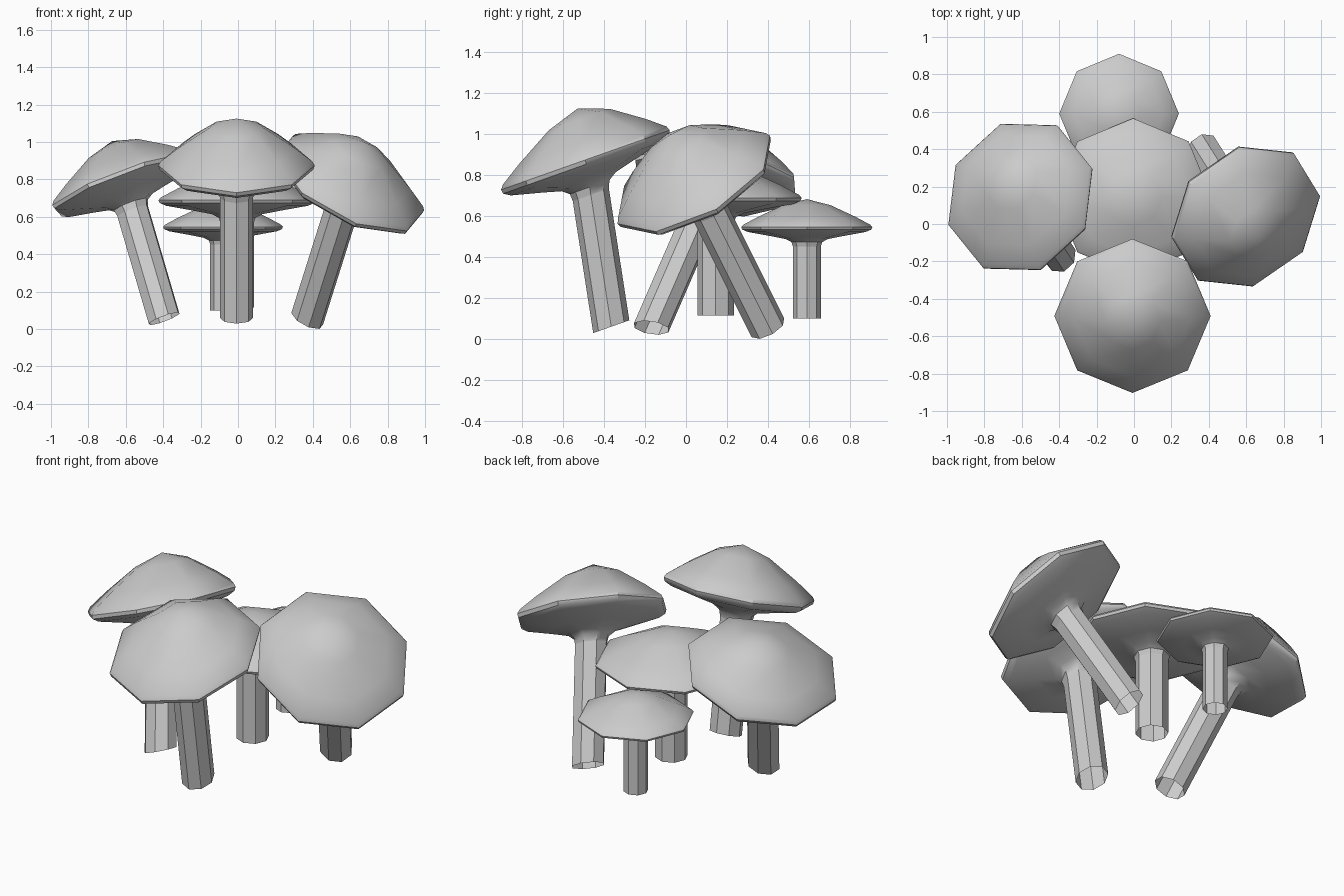
import bpy, bmesh, math
from mathutils import Vector

if "Cube" in bpy.data.objects:
    bpy.data.objects.remove(bpy.data.objects["Cube"])

SIDES = 8
# profiles as (radius relative to rim, height relative to base-to-apex axis)
STEM = [(0.214, 0.0), (0.214, 0.605)]
CAP = [(0.214, 0.605), (0.235, 0.64), (0.32, 0.665), (0.55, 0.69), (0.90, 0.725),
       (0.985, 0.745), (1.0, 0.765), (0.97, 0.785), (0.75, 0.85), (0.36, 0.95), (0.0, 1.0)]


def lathe(name, profile, base, apex, u, v):
    """Sweep a profile round a leaning axis; u and v span the tilted ring plane."""
    base, apex, u, v = map(Vector, (base, apex, u, v))
    bm = bmesh.new()
    rings = []
    for r, t in profile:
        c = base.lerp(apex, t)
        if r == 0:
            rings.append([bm.verts.new(c)] * SIDES)
            continue
        ring = []
        for i in range(SIDES):
            a = math.tau * i / SIDES
            ring.append(bm.verts.new(c + r * (u * math.cos(a) + v * math.sin(a))))
        rings.append(ring)
    for lo, hi in zip(rings, rings[1:]):
        for i in range(SIDES):
            j = (i + 1) % SIDES
            quad = [lo[i], lo[j], hi[j], hi[i]]
            bm.faces.new(list(dict.fromkeys(quad)))
    mesh = bpy.data.meshes.new(name)
    bm.to_mesh(mesh)
    bm.free()
    ob = bpy.data.objects.new(name, mesh)
    bpy.context.collection.objects.link(ob)
    bpy.ops.object.select_all(action='DESELECT')
    ob.select_set(True)
    bpy.context.view_layer.objects.active = ob
    bpy.ops.object.shade_smooth_by_angle(angle=math.radians(40))


def mushroom(name, base, apex, u, v, slope=(0, 0)):
    """slope is the rise of the ring plane along x and y."""
    u, v = [(p[0], p[1], p[0] * slope[0] + p[1] * slope[1]) for p in (u, v)]
    lathe(name + "_stem", STEM, base, apex, u, v)
    lathe(name + "_cap", CAP, base, apex, u, v)


# upright pair
mushroom("centre_mushroom", (-0.005, 0.145, 0.115), (-0.005, 0.145, 0.865), (0.42, 0), (0, 0.42))
mushroom("back_mushroom", (-0.08, 0.59, 0.10), (-0.08, 0.59, 0.683), (0.32, 0), (0, 0.32))
# leaning outer ones
mushroom("front_mushroom", (-0.008, -0.365, 0.06), (-0.008, -0.53, 1.125),
         (0.418, 0), (0, 0.412), (0, 0.354))
mushroom("left_mushroom", (-0.395, -0.17, 0.055), (-0.673, 0.243, 1.005),
         (0.385, 0.15), (-0.105, 0.39), (0.38, -0.18))
mushroom("right_mushroom", (0.37, 0.40, 0.055), (0.668, -0.073, 1.0),
         (0.397, 0.11), (-0.035, 0.372), (-0.51, 0.53))
